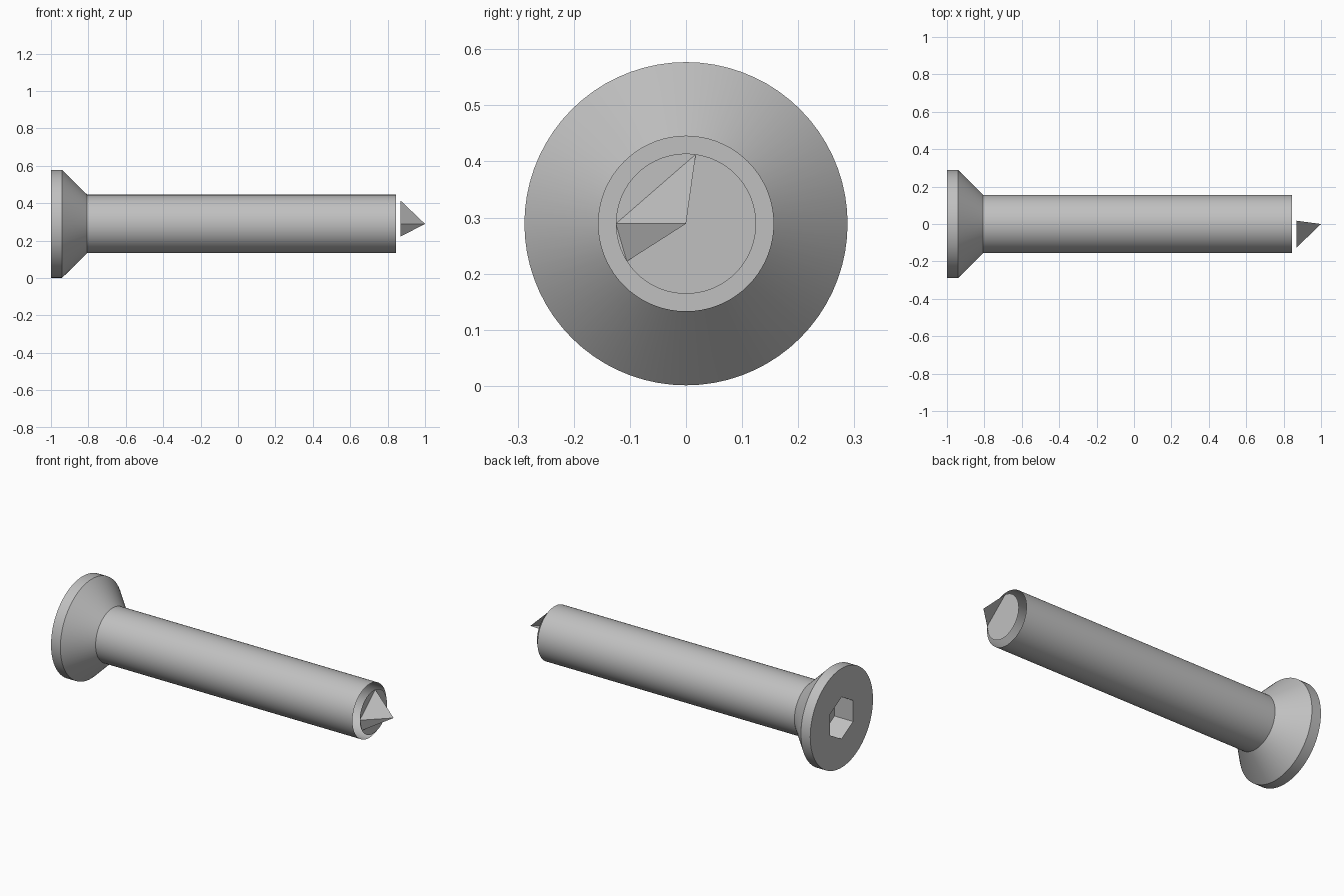
import bpy, bmesh, math
from mathutils import Vector

cube = bpy.data.objects.get("Cube")
if cube:
    bpy.data.objects.remove(cube, do_unlink=True)

AXIS_Z = 0.289     # height of the screw axis
SIDES = 72
END_X, END_R = 0.87, 0.125

steel = bpy.data.materials.new("grey_steel")
steel.use_nodes = True
GREY = (0.53, 0.53, 0.53, 1)
steel.diffuse_color = GREY
steel.node_tree.nodes["Principled BSDF"].inputs["Base Color"].default_value = GREY


def polar(x, radius, degrees):
    a = math.radians(degrees)
    return Vector((x, radius * math.cos(a), AXIS_Z + radius * math.sin(a)))


def ring(bm, x, radius, sides=SIDES):
    # starts at the top, so a six-sided ring has corners up and down
    return [bm.verts.new(polar(x, radius, 90 + 360 * i / sides)) for i in range(sides)]


def bridge(bm, a, b):
    n = len(a)
    for i in range(n):
        j = (i + 1) % n
        bm.faces.new((a[i], a[j], b[j], b[i]))


def finish(bm, name, recalc=True):
    if recalc:
        bmesh.ops.recalc_face_normals(bm, faces=bm.faces[:])
    mesh = bpy.data.meshes.new(name)
    bm.to_mesh(mesh)
    bm.free()
    mesh.materials.append(steel)
    obj = bpy.data.objects.new(name, mesh)
    bpy.context.collection.objects.link(obj)
    return obj


# Countersunk head and shank, one revolved skin open at the far end
bm = bmesh.new()
profile = [(-1.0, 0.288), (-0.94, 0.288), (-0.806, 0.156), (0.845, 0.156)]
rings = [ring(bm, x, r) for x, r in profile]
for a, b in zip(rings, rings[1:]):
    bridge(bm, a, b)

# Hexagonal drive socket
mouth = ring(bm, -1.0, 0.122, 6)
floor = ring(bm, -0.88, 0.122, 6)
bridge(bm, mouth, floor)
bm.faces.new(floor)

# Flat head face between the rim and the socket mouth
step = SIDES // 6
for i in range(6):
    arc = [rings[0][(i * step + k) % SIDES] for k in range(step + 1)]
    bm.faces.new(arc + [mouth[(i + 1) % 6], mouth[i]])
body = finish(bm, "screw_body")
bpy.ops.object.select_all(action='DESELECT')
body.select_set(True)
bpy.context.view_layer.objects.active = body
bpy.ops.object.shade_smooth_by_angle(angle=math.radians(30))

# Thin end disc, standing just beyond the shank
bm = bmesh.new()
disc = bm.faces.new(ring(bm, END_X, END_R))
disc.normal_update()
if disc.normal.x < 0:
    disc.normal_flip()
finish(bm, "end_disc", recalc=False)

# Partial pointed tip: two facets meeting at the apex
bm = bmesh.new()
apex = bm.verts.new((1.0, 0, AXIS_Z))
corners = [bm.verts.new(polar(END_X, END_R, d)) for d in (82, 180, 212.5)]
for a, b in zip(corners, corners[1:]):
    bm.faces.new((apex, a, b))
finish(bm, "tip_facets", recalc=False)
